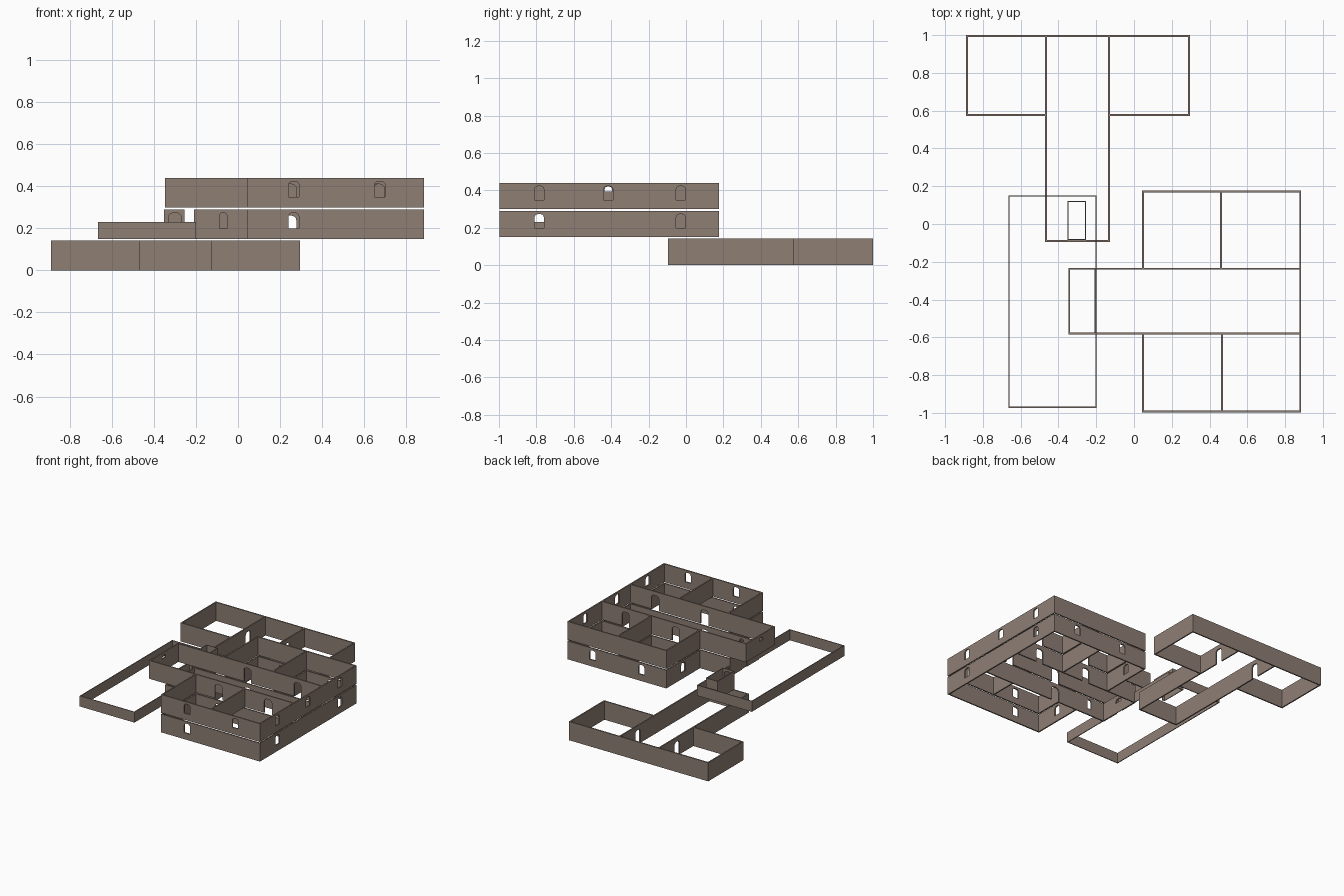
import bpy, math
from mathutils import Matrix

if "Cube" in bpy.data.objects:
    bpy.data.objects.remove(bpy.data.objects["Cube"])

T = 0.01  # main wall thickness

mat = bpy.data.materials.new("warm_stone_brown")
mat.diffuse_color = (0.27, 0.21, 0.175, 1)
mat.use_nodes = True
mat.node_tree.nodes["Principled BSDF"].inputs["Base Color"].default_value = mat.diffuse_color


def arch(u, w, z0, z1):
    """Opening outline from the left foot over a rounded head to the right foot."""
    h, r = w / 2, w * 0.35
    pts = [(u - h, z0)]
    for cx, start in ((u - h + r, 180), (u + h - r, 90)):
        for i in range(4):
            a = math.radians(start - 30 * i)
            pts.append((cx + r * math.cos(a), z1 - r + r * math.sin(a)))
    return pts + [(u + h, z0)]


def wall(name, axis, at, a, b, z0, z1, windows=(), doors=(), t=T, door_h=0.11):
    """Upright panel along x or y. Windows: (centre, width, bottom, top). Doors: (centre, width)."""
    a, b = a - t / 2, b + t / 2
    outline = [(a, z0)]
    for u, w in sorted(doors):
        outline += arch(u, w, z0, z0 + door_h)
    outline += [(b, z0), (b, z1), (a, z1)]
    curve = bpy.data.curves.new(name, 'CURVE')
    curve.dimensions, curve.fill_mode, curve.extrude = '2D', 'BOTH', t / 2
    for pts in [outline] + [arch(*w) for w in windows]:
        sp = curve.splines.new('POLY')
        sp.points.add(len(pts) - 1)
        for p, (u, z) in zip(sp.points, pts):
            p.co = (u, z, 0, 1)
        sp.use_cyclic_u = True
    tmp = bpy.data.objects.new(name + "_profile", curve)
    bpy.context.collection.objects.link(tmp)
    dg = bpy.context.evaluated_depsgraph_get()
    mesh = bpy.data.meshes.new_from_object(tmp.evaluated_get(dg))
    bpy.data.objects.remove(tmp)
    if axis == 'x':
        m = Matrix(((1, 0, 0, 0), (0, 0, -1, at), (0, 1, 0, 0), (0, 0, 0, 1)))
    else:
        m = Matrix(((0, 0, 1, at), (1, 0, 0, 0), (0, 1, 0, 0), (0, 0, 0, 1)))
    mesh.transform(m)
    mesh.materials.clear()
    mesh.materials.append(mat)
    for p in mesh.polygons:
        p.material_index = 0
        p.use_smooth = False
    bpy.context.collection.objects.link(bpy.data.objects.new(name, mesh))


# Lower level: T plan with two side rooms and a long hall
L = (0.0, 0.143)
wall("lower_north_wall", 'x', 0.995, -0.884, 0.291, *L)
wall("lower_west_end", 'y', -0.884, 0.577, 0.995, *L)
wall("lower_east_end", 'y', 0.291, 0.577, 0.995, *L)
wall("lower_west_room_south", 'x', 0.577, -0.884, -0.465, *L)
wall("lower_east_room_south", 'x', 0.577, -0.132, 0.291, *L)
wall("lower_hall_west", 'y', -0.465, -0.09, 0.995, *L, doors=[(0.78, 0.06)])
wall("lower_hall_east", 'y', -0.132, -0.09, 0.995, *L, doors=[(0.78, 0.06)])
wall("lower_hall_south", 'x', -0.09, -0.465, -0.132, *L)

# Terrace parapet
P = (0.15, 0.231)
for side, x in (("west", -0.662), ("east", -0.202)):
    wall("terrace_" + side, 'y', x, -0.97, 0.148, *P, t=0.006)
for side, y in (("south", -0.97), ("north", 0.148)):
    wall("terrace_" + side, 'x', y, -0.662, -0.202, *P, t=0.006)

# Stair enclosure on the terrace
S = (0.15, 0.29)
wall("stair_box_south", 'x', -0.082, -0.35, -0.257, *S, doors=[(-0.3, 0.06)], t=0.005, door_h=0.123)
wall("stair_box_north", 'x', 0.12, -0.35, -0.257, *S, t=0.005)
wall("stair_box_west", 'y', -0.35, -0.082, 0.12, *S, t=0.005)
wall("stair_box_east", 'y', -0.257, -0.082, 0.12, *S, t=0.005)

# Main house: two storeys with rooms on both sides of a corridor
X0, X1, Y0, Y1 = 0.048, 0.88, -0.992, 0.172
C0, C1 = -0.58, -0.237
for lvl, z0, z1, cx in (("middle", 0.15, 0.29, -0.205), ("upper", 0.30, 0.44, -0.343)):
    up = lvl == "upper"

    def win(*centres, w=0.05):
        return [(c, w, z0 + 0.05, z0 + 0.123) for c in centres]

    Z = (z0, z1)
    wall(lvl + "_front_wall", 'x', Y0, X0, X1, *Z, windows=win(0.265, 0.675) if up else win(0.265))
    wall(lvl + "_back_wall", 'x', Y1, X0, X1, *Z, windows=[] if up else win(0.255, 0.67))
    wall(lvl + "_east_wall", 'y', X1, Y0, Y1, *Z,
         windows=win(-0.785, -0.415, -0.028) if up else win(-0.785, -0.028))
    wall(lvl + "_front_room_west", 'y', X0, Y0, C0, *Z, windows=[] if up else win(-0.785))
    wall(lvl + "_back_room_west", 'y', X0, C1, Y1, *Z, windows=[] if up else win(-0.028))
    wall(lvl + "_corridor_front", 'x', C0, cx, X1, *Z,
         windows=[] if up else win(-0.07, w=0.034),
         doors=[(0.245, 0.065), (0.665, 0.065)] if up else [(0.245, 0.065)])
    wall(lvl + "_corridor_back", 'x', C1, cx, X1, *Z, doors=[(0.25, 0.06), (0.675, 0.06)])
    wall(lvl + "_corridor_end", 'y', cx, C0, C1, *Z,
         windows=[(-0.415, 0.04, 0.395, 0.42)] if up else [],
         doors=[] if up else [(-0.41, 0.06)])
    wall(lvl + "_back_partition", 'y', 0.46, C1, Y1, *Z)
    if up:
        wall(lvl + "_front_partition", 'y', 0.465, Y0, C0, *Z)
